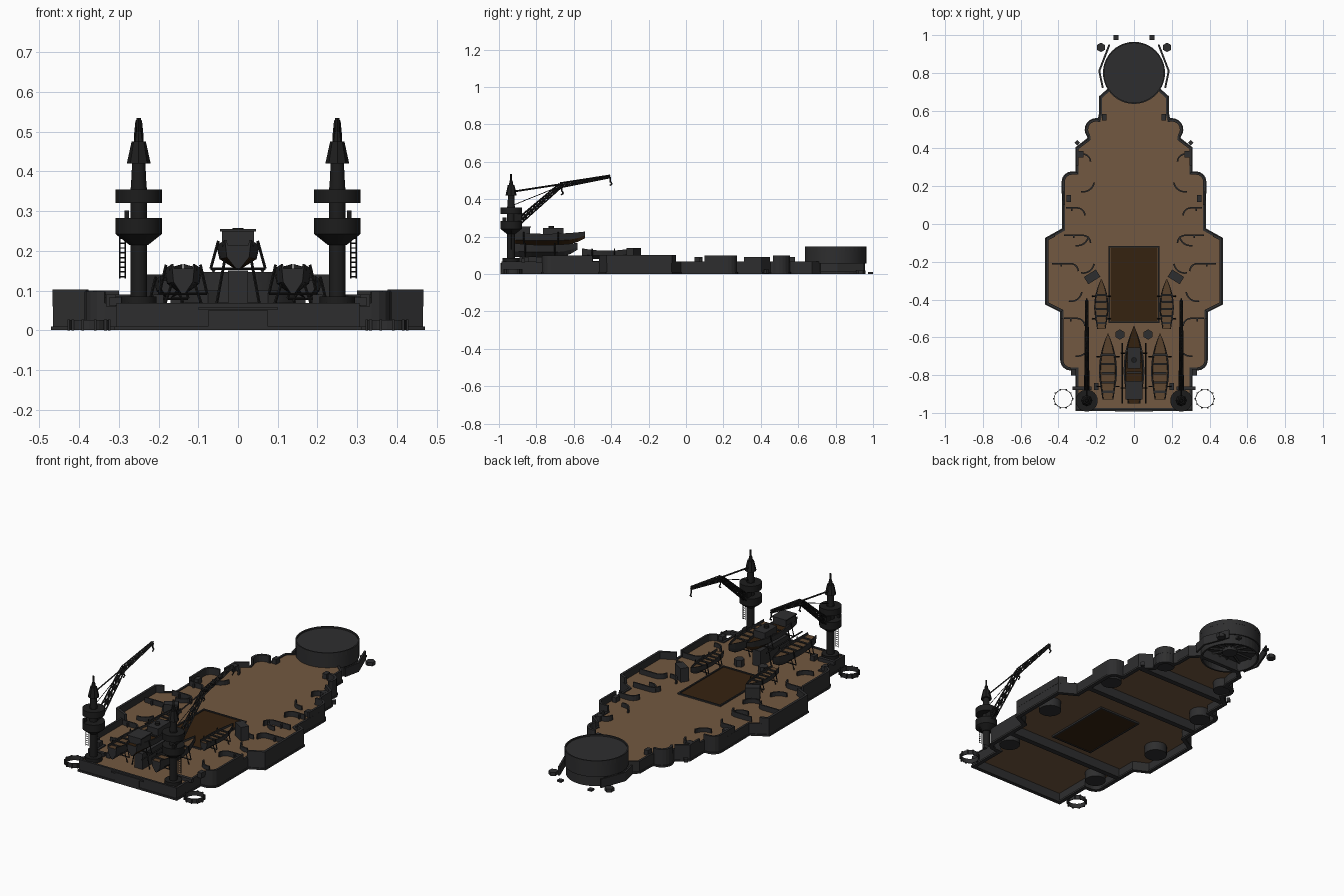
import bpy, bmesh
from math import sin, cos, pi, radians
from mathutils import Vector, Matrix

cube = bpy.data.objects.get("Cube")
if cube:
    bpy.data.objects.remove(cube)


def material(name, rgb):
    m = bpy.data.materials.new(name)
    m.use_nodes = True
    m.diffuse_color = (*rgb, 1)
    m.node_tree.nodes["Principled BSDF"].inputs["Base Color"].default_value = (*rgb, 1)
    return m


STEEL = material("dark steel", (0.027, 0.027, 0.028))
BLACK = material("crane black", (0.012, 0.012, 0.012))
DECK = material("deck wood", (0.17, 0.098, 0.052))
DARK = material("dark wood", (0.036, 0.016, 0.005))
BOATWOOD = material("boat wood", (0.11, 0.06, 0.028))


def finish(name, bm, mats, mirror=False, smooth=False, thick=0):
    me = bpy.data.meshes.new(name)
    if not thick:
        bmesh.ops.recalc_face_normals(bm, faces=bm.faces)
    bm.to_mesh(me)
    bm.free()
    for m in mats if isinstance(mats, list) else [mats]:
        me.materials.append(m)
    ob = bpy.data.objects.new(name, me)
    bpy.context.collection.objects.link(ob)
    if thick:
        mod = ob.modifiers.new("thickness", 'SOLIDIFY')
        mod.thickness, mod.offset, mod.use_even_offset = thick, 0, True
    if mirror:
        mod = ob.modifiers.new("mirror", 'MIRROR')
        mod.use_mirror_merge = False
    if smooth:
        bpy.ops.object.select_all(action='DESELECT')
        ob.select_set(True)
        bpy.context.view_layer.objects.active = ob
        bpy.ops.object.shade_smooth_by_angle(angle=radians(35))
    return ob


def box(name, c, size, mat, turn=0, mirror=False):
    bm = bmesh.new()
    mtx = Matrix.Translation(c) @ Matrix.Rotation(turn, 4, 'Z') @ Matrix.Diagonal((*size, 1))
    bmesh.ops.create_cube(bm, size=1, matrix=mtx)
    return finish(name, bm, mat, mirror)


def drum(name, x, y, z0, z1, r, mat, r2=None, n=24, mirror=False):
    bm = bmesh.new()
    bmesh.ops.create_cone(bm, cap_ends=True, segments=n, radius1=r, radius2=r if r2 is None else r2,
                          depth=z1 - z0, matrix=Matrix.Translation((x, y, (z0 + z1) / 2)))
    return finish(name, bm, mat, mirror, n > 8)


def wall(name, pts, z0, z1, thick, mat=STEEL, mirror=False, closed=False):
    bm = bmesh.new()
    rows = [[bm.verts.new((x, y, z)) for x, y in pts] for z in (z0, z1)]
    for i in range(len(pts) if closed else len(pts) - 1):
        j = (i + 1) % len(pts)
        bm.faces.new((rows[0][i], rows[0][j], rows[1][j], rows[1][i]))
    return finish(name, bm, mat, mirror, thick=thick)


def rods(name, pairs, r, mat, mirror=False, n=4):
    bm = bmesh.new()
    for a, b in pairs:
        a, b = Vector(a), Vector(b)
        mtx = Matrix.Translation((a + b) / 2) @ (b - a).to_track_quat('Z', 'Y').to_matrix().to_4x4()
        bmesh.ops.create_cone(bm, cap_ends=True, segments=n, radius1=r, radius2=r,
                              depth=(b - a).length, matrix=mtx)
    return finish(name, bm, mat, mirror)


def arc(cx, cy, r, a0, a1, n=10):
    return [(cx + r * cos(radians(a0 + (a1 - a0) * i / n)),
             cy + r * sin(radians(a0 + (a1 - a0) * i / n))) for i in range(n + 1)]


# Hull: stepped outline, open underneath, with a wooden deck
low = [(0.3, -0.98), (0.3, -0.765)] + arc(0.335, -0.72, 0.045, -90, 0, 4)
wide = [(0.38, -0.46), (0.46, -0.42), (0.46, -0.08), (0.37, -0.03)]
upper = arc(0.33, 0.225, 0.042, 0, 90, 4) + [(0.3, 0.268), (0.3, 0.4), (0.235, 0.45)]
bump = arc(0.2, 0.5, 0.05, -40, 110, 8)
bow = [(0.175, 0.58), (0.175, 0.67), (0.13, 0.71)]
half = low + wide + upper + bump + bow
outline = half + [(-x, y) for x, y in reversed(half)]
bm = bmesh.new()
plate = bm.faces.new([bm.verts.new((x, y, 0.055)) for x, y in outline])
up = bmesh.ops.extrude_face_region(bm, geom=[plate])
bmesh.ops.translate(bm, vec=(0, 0, 0.007), verts=[v for v in up["geom"] if isinstance(v, bmesh.types.BMVert)])
finish("deck", bm, DECK)
wall("hull_side", outline, 0, 0.068, 0.012, closed=True)
wall("hull_foot", outline, 0, 0.01, 0.022, closed=True)
box("stern_panel", (0, -0.985, 0.025), (0.15, 0.012, 0.05), STEEL)
box("stern_lip", (0, -0.985, 0.055), (0.2, 0.016, 0.008), STEEL)
for y, w in ((-0.58, 0.74), (0.06, 0.72), (0.4, 0.56)):
    box("cross_bulkhead", (0, y, 0.03), (w, 0.03, 0.055), STEEL)

# Raised bulwarks at the gun bays
wall("aft_bulwark", low[2:] + [(0.38, -0.5)], 0.06, 0.098, 0.012, mirror=True)
wall("middle_bulwark", wide[:3] + [(0.42, -0.06)], 0.06, 0.102, 0.014, mirror=True)
wall("forward_bulwark", [(0.37, 0.1)] + upper[:6], 0.06, 0.1, 0.012, mirror=True)
wall("small_bulwark", [(0.3, 0.31), (0.3, 0.4), (0.24, 0.445)], 0.06, 0.09, 0.012, mirror=True)
wall("bow_bulwark", bump, 0.06, 0.1, 0.014, mirror=True)
for x, y, out in ((0.335, -0.21, 0.1), (0.3, -0.5, 0.07), (0.3, 0.085, 0.06), (0.27, -0.06, 0.1), (0.27, 0.37, 0.03)):
    wall("bay_screen", [(x + out, y)] + arc(x, y - 0.04, 0.04, 90, 180, 5), 0.06, 0.09, 0.008, mirror=True)
    box("screen_post", (x + out * 0.5, y - 0.008, 0.072), (0.008, 0.014, 0.024), STEEL, mirror=True)
    wall("bay_back", arc(x, y - 0.14, 0.06, 190, 280, 6), 0.06, 0.085, 0.008, mirror=True)
for x, y, r in ((0.3, -0.68, 0.055), (0.37, -0.26, 0.06), (0.31, 0.18, 0.055), (0.2, 0.5, 0.05)):
    drum("bay_pedestal", x, y, 0.005, 0.057, r, STEEL, n=20, mirror=True)

# Hatch and deck fittings
box("hatch", (0, -0.32, 0.056), (0.25, 0.39, 0.018), DARK)
wall("hatch_rim", [(-0.13, -0.52), (0.13, -0.52), (0.13, -0.12), (-0.13, -0.12)], 0.045, 0.07, 0.008, closed=True)
box("deck_locker", (0.222, -0.28, 0.1), (0.075, 0.045, 0.08), STEEL, radians(-32), True)
drum("deck_vent", 0.075, -0.585, 0.06, 0.1, 0.027, STEEL, n=6, mirror=True)
for x, y in ((0.345, 0.135), (0.157, 0.565), (0.32, -0.785), (0.28, 0.37), (0.2, -0.86)):
    box("deck_chest", (x, y, 0.075), (0.025, 0.035, 0.03), STEEL, mirror=True)
box("crane_foot_beam", (0.275, -0.87, 0.072), (0.1, 0.018, 0.02), STEEL, mirror=True)

# Round turret base with an open ribbed underside
C = (0, 0.8)
drum("turret_drum", *C, 0.055, 0.138, 0.164, STEEL, n=40)
wall("turret_rim", arc(*C, 0.161, 0, 351, 39), 0.12, 0.146, 0.007, closed=True)
wall("turret_skirt", arc(*C, 0.152, 0, 351, 39), 0, 0.06, 0.01, closed=True)
drum("turret_hub", *C, 0.03, 0.06, 0.04, STEEL)
rods("turret_ribs", [((0, 0.8, 0.05), (0.15 * cos(k * pi / 6), 0.8 + 0.15 * sin(k * pi / 6), 0.05))
                     for k in range(12)], 0.007, STEEL)
wall("turret_shield", [(0.165, 0.72), (0.184, 0.81), (0.13, 0.95)], 0.01, 0.06, 0.01, mirror=True)
drum("bow_bollard", 0.175, 0.935, 0, 0.02, 0.025, STEEL, n=6, mirror=True)
box("bow_block", (0.095, 0.987, 0.005), (0.026, 0.026, 0.01), STEEL, mirror=True)
box("side_block", (0.3, 0.43, 0.014), (0.02, 0.02, 0.02), STEEL, pi / 4, True)

# Loose rings beside the stern
wall("stern_ring", arc(0.375, -0.925, 0.048, 0, 345, 23), 0, 0.026, 0.003, mirror=True, closed=True)
for x, y in arc(0.375, -0.925, 0.051, 0, 324, 9):
    box("ring_knob", (x, y, 0.013), (0.007, 0.007, 0.028), STEEL, mirror=True)


def boat(name, x, y0, y1, w, z0, z1, hull, floor, mirror):
    """Lofted open boat with its bow towards +y."""
    bm = bmesh.new()
    rings, n, L = [], 10, y1 - y0
    for i in range(n + 1):
        t = i / n
        k = w * max(0.03, (1 - max(0, (t - 0.4) / 0.6) ** 2.2) * (0.6 + 0.4 * min(1, t / 0.35)))
        top = z1 + 0.012 * (2 * t - 1) ** 2
        keel = z0 + (z1 - z0) * 0.6 * max(0, (t - 0.7) / 0.3) ** 2
        mid = keel + (top - keel) * 0.4
        prof = [(-k * 0.8, top - 0.012), (-k * 0.85, top), (-k, top), (-k * 0.85, mid), (-k * 0.15, keel)]
        prof += [(-a, b) for a, b in reversed(prof)]
        rings.append([bm.verts.new((x + a, y0 + L * t, b)) for a, b in prof])
    for a, b in zip(rings, rings[1:]):
        for j in range(10):
            f = bm.faces.new((a[j], a[(j + 1) % 10], b[(j + 1) % 10], b[j]))
            f.material_index = 1 if j == 9 else 2 if j in (3, 4, 5) else 0
    for r in (rings[0], rings[-1]):
        bm.faces.new(r)
    finish(name, bm, [STEEL, floor, hull], mirror)
    for k in range(5):
        box(name + "_thwart", (x, y0 + L * (0.12 + 0.14 * k), z1 - 0.002), (w * 1.45, 0.011, 0.005), STEEL, mirror=mirror)
    # cradle under the boat with sloping stays
    legs = []
    for y in (y0 + L * 0.2, y0 + L * 0.65):
        for s in (-1, 1):
            legs += [((x + s * w, y, 0.06), (x + s * w * 0.6, y, z0 + (z1 - z0) * 0.4)),
                     ((x + s * w * 1.25, y, z0), (x + s * w * 0.9, y, z1 + 0.01))]
        legs.append(((x - w * 1.25, y, z0), (x + w * 1.25, y, z0)))
    rods(name + "_cradle", legs, 0.0035, BLACK, mirror)


boat("launch", 0, -0.95, -0.54, 0.055, 0.155, 0.215, DARK, DARK, False)
boat("long_cutter", 0.138, -0.93, -0.58, 0.048, 0.092, 0.155, STEEL, BOATWOOD, True)
boat("short_cutter", 0.173, -0.555, -0.29, 0.038, 0.08, 0.125, STEEL, BOATWOOD, True)
box("launch_aft_cabin", (0, -0.88, 0.232), (0.08, 0.09, 0.036), STEEL)
box("launch_aft_roof", (0, -0.88, 0.252), (0.09, 0.1, 0.006), STEEL)
box("launch_cabin", (0, -0.71, 0.226), (0.07, 0.11, 0.04), STEEL)
drum("launch_funnel", 0, -0.72, 0.24, 0.258, 0.014, BLACK, n=12)
box("launch_stand", (0, -0.76, 0.105), (0.05, 0.26, 0.09), STEEL)
rods("launch_rails", [((0.062, -0.95, 0.15), (0.062, -0.63, 0.15))], 0.005, BLACK, True)

# Cranes: column, two round platforms, tapered mast
X, Y = 0.25, -0.935
drum("crane_base", X, Y, 0.06, 0.085, 0.045, BLACK, mirror=True)
drum("crane_column", X, Y, 0.08, 0.36, 0.021, BLACK, mirror=True)
drum("lower_platform_flare", X, Y, 0.215, 0.242, 0.024, BLACK, 0.058, mirror=True)
drum("lower_platform", X, Y, 0.242, 0.283, 0.058, BLACK, mirror=True)
drum("upper_platform", X, Y, 0.32, 0.355, 0.058, BLACK, mirror=True)
drum("crane_mast", X, Y, 0.355, 0.475, 0.02, BLACK, 0.014, n=12, mirror=True)
drum("mast_collar", X, Y, 0.42, 0.475, 0.03, BLACK, 0.018, n=8, mirror=True)
drum("mast_head", X, Y, 0.475, 0.5, 0.012, BLACK, 0.008, n=8, mirror=True)
box("winch_house", (X, Y + 0.035, 0.3), (0.03, 0.04, 0.05), BLACK, mirror=True)
box("platform_box", (X + 0.03, Y - 0.035, 0.29), (0.012, 0.02, 0.024), BLACK, mirror=True)


def lattice(p, q, w0, w1, n):
    """Rod pairs for a four-chord truss between two points."""
    p, q = Vector(p), Vector(q)
    side = Vector((1, 0, 0))
    over = side.cross(q - p).normalized()
    rings = []
    for i in range(n + 1):
        w = w0 + (w1 - w0) * i / n
        c = p.lerp(q, i / n)
        rings.append([c + side * a * w * 0.7 + over * b * w for a, b in ((-1, -1), (1, -1), (1, 1), (-1, 1))])
    out = [(rings[0][k], rings[-1][k]) for k in range(4)]
    for i in range(n):
        for k in range(4):
            a, b = (k, (k + 1) % 4) if i % 2 else ((k + 1) % 4, k)
            out.append((rings[i][a], rings[i + 1][b]))
    return out


root, knee, tip = (X, -0.9, 0.275), (X, -0.67, 0.475), (X, -0.405, 0.522)
rods("crane_jib", lattice(root, knee, 0.015, 0.011, 7) + lattice(knee, tip, 0.012, 0.006, 8), 0.004, BLACK, True)
rods("jib_core", [(root, knee), (knee, tip)], 0.006, BLACK, True)
rods("jib_tie", [((X, -0.93, 0.44), (X, -0.67, 0.48))], 0.005, BLACK, True)
rods("jib_ropes", [((X, -0.92, 0.37), (X, -0.71, 0.455)), ((X + 0.01, -0.9, 0.3), (X + 0.01, -0.69, 0.475))],
     0.002, BLACK, True)
for y, z in ((-0.405, 0.52), (-0.665, 0.47)):
    rods("hook", [((X, y, z), (X, y, z - 0.03)), ((X, y, z - 0.025), (X, y + 0.01, z - 0.038)),
                  ((X, y + 0.01, z - 0.038), (X, y - 0.003, z - 0.047))], 0.004, BLACK, True)
rods("mast_spire", [((X, Y, 0.49), (X, Y, 0.535))], 0.006, BLACK, True)
rods("crane_ladder", [((X + s, Y, 0.13), (X + s, Y, 0.25)) for s in (0.034, 0.048)] +
     [((X + 0.034, Y, 0.135 + 0.012 * k), (X + 0.048, Y, 0.135 + 0.012 * k)) for k in range(9)], 0.0018, BLACK, True)
